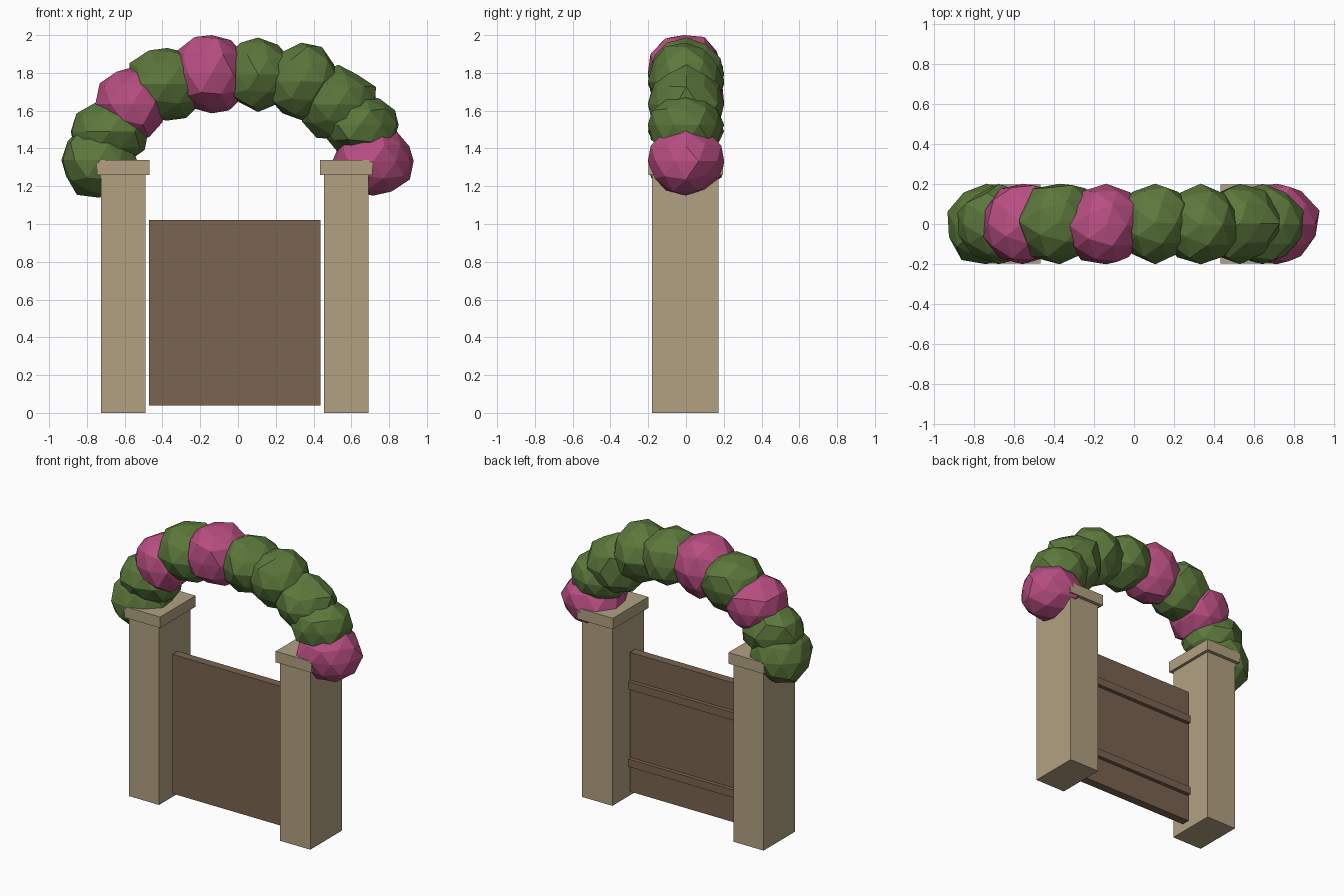
import bpy, bmesh, random
from mathutils import Vector

if "Cube" in bpy.data.objects:
    bpy.data.objects.remove(bpy.data.objects["Cube"])

random.seed(7)


def material(name, rgb):
    m = bpy.data.materials.new(name)
    m.diffuse_color = (*rgb, 1.0)
    m.use_nodes = True
    m.node_tree.nodes["Principled BSDF"].inputs["Base Color"].default_value = m.diffuse_color
    return m


STONE = material("sandstone", (0.445, 0.355, 0.222))
WOOD = material("brown_wood", (0.195, 0.125, 0.082))
LEAF = material("leaf_green", (0.107, 0.188, 0.045))
BLOOM = material("blossom_pink", (0.480, 0.076, 0.220))


def add_object(name, bm, mat):
    mesh = bpy.data.meshes.new(name)
    bm.to_mesh(mesh)
    bm.free()
    mesh.materials.append(mat)
    obj = bpy.data.objects.new(name, mesh)
    bpy.context.collection.objects.link(obj)
    return obj


def box(name, lo, hi, mat):
    lo, hi = Vector(lo), Vector(hi)
    bm = bmesh.new()
    bmesh.ops.create_cube(bm, size=1)
    for v in bm.verts:
        v.co = (lo + hi) / 2 + v.co * (hi - lo)
    return add_object(name, bm, mat)


def clump(name, centre, radii, mat):
    """Faceted, slightly lumpy ball fitted to the given half sizes."""
    bm = bmesh.new()
    bmesh.ops.create_icosphere(bm, subdivisions=2, radius=1)
    for v in bm.verts:
        v.co *= random.uniform(0.91, 1.05)
    for i in range(3):
        vals = [v.co[i] for v in bm.verts]
        mid, half = (max(vals) + min(vals)) / 2, (max(vals) - min(vals)) / 2
        for v in bm.verts:
            v.co[i] = centre[i] + (v.co[i] - mid) / half * radii[i]
    return add_object(name, bm, mat)


# Gate posts with overhanging caps
for side, x in (("left", -0.608), ("right", 0.572)):
    box(side + "_post", (x - 0.118, -0.18, 0), (x + 0.118, 0.172, 1.265), STONE)
    box(side + "_post_cap", (x - 0.139, -0.198, 1.26), (x + 0.139, 0.197, 1.338), STONE)

# Gate panel with two rails on the back
box("gate_panel", (-0.47, -0.06, 0.04), (0.437, 0.0, 1.022), WOOD)
for name, z in (("lower_rail", 0.255), ("upper_rail", 0.80)):
    box("gate_" + name, (-0.465, -0.01, z - 0.027), (0.432, 0.028, z + 0.027), WOOD)

# Arch of foliage clumps: x, z, half width, half height, material
CLUMPS = [
    (-0.735, 1.335, 0.200, 0.195, LEAF),
    (-0.680, 1.490, 0.205, 0.190, LEAF),
    (-0.565, 1.640, 0.190, 0.190, BLOOM),
    (-0.370, 1.740, 0.205, 0.192, LEAF),
    (-0.145, 1.793, 0.190, 0.207, BLOOM),
    (0.110, 1.790, 0.200, 0.197, LEAF),
    (0.340, 1.755, 0.195, 0.205, LEAF),
    (0.530, 1.645, 0.200, 0.198, LEAF),
    (0.650, 1.525, 0.200, 0.165, LEAF),
    (0.715, 1.330, 0.215, 0.180, BLOOM),
]
for i, (x, z, rx, rz, mat) in enumerate(CLUMPS):
    kind = "leaf" if mat == LEAF else "blossom"
    clump(f"{kind}_clump_{i + 1}", (x, 0, z), (rx, 0.202, rz), mat)
